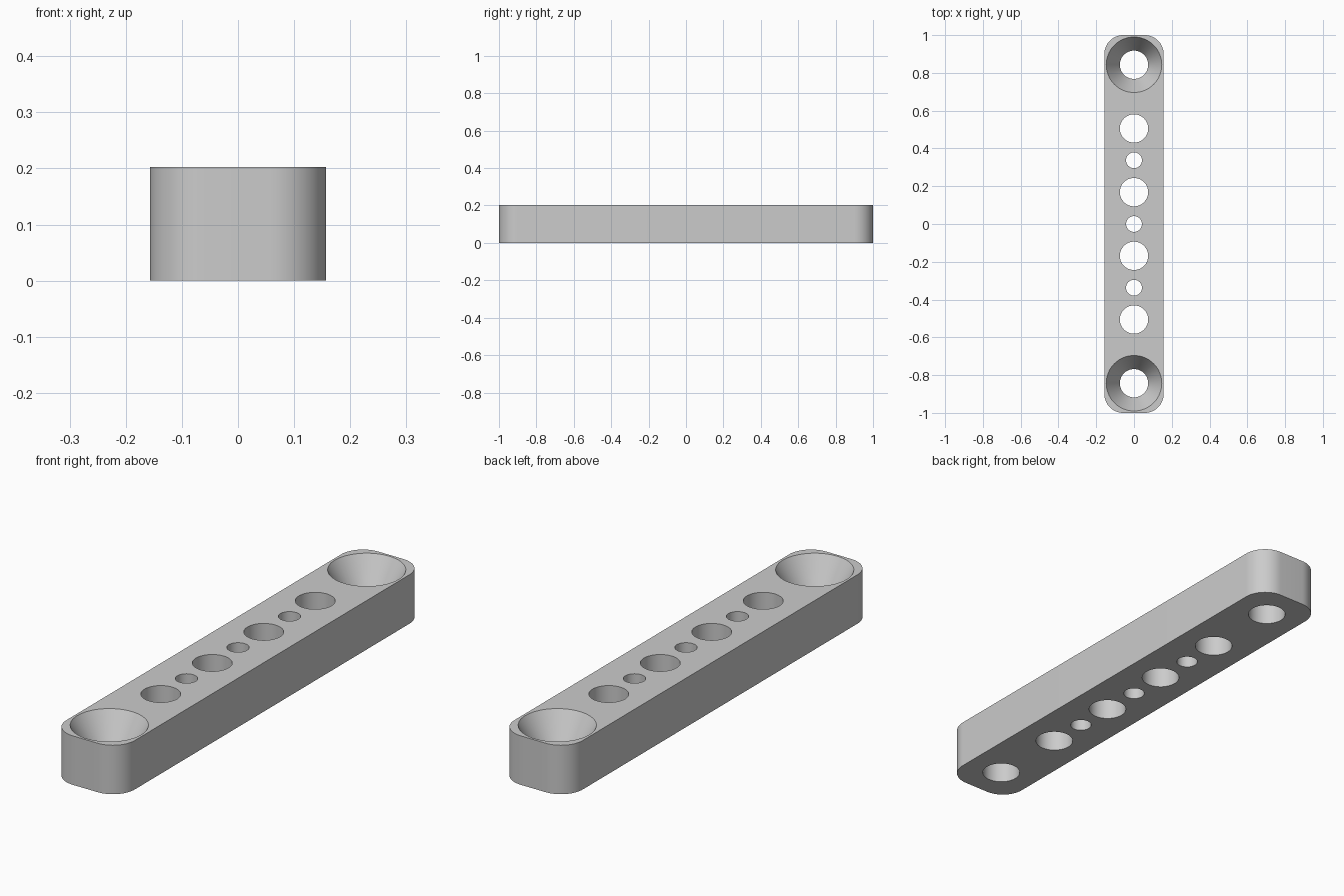
import bpy
import bmesh
import math

if "Cube" in bpy.data.objects:
    bpy.data.objects.remove(bpy.data.objects["Cube"], do_unlink=True)

HALF_W, HALF_L, HEIGHT, CORNER = 0.157, 1.0, 0.203, 0.1
PITCH = 0.1686
BIG_R, SMALL_R, SINK_R, SINK_DEPTH = 0.075, 0.042, 0.147, 0.12

grey = bpy.data.materials.new("plain grey")
grey.use_nodes = True
colour = (0.6, 0.6, 0.6, 1)
grey.diffuse_color = colour
grey.node_tree.nodes["Principled BSDF"].inputs["Base Color"].default_value = colour


def add_object(name, bm):
    bmesh.ops.recalc_face_normals(bm, faces=bm.faces)
    mesh = bpy.data.meshes.new(name)
    bm.to_mesh(mesh)
    bm.free()
    mesh.materials.append(grey)
    obj = bpy.data.objects.new(name, mesh)
    bpy.context.collection.objects.link(obj)
    return obj


def add_lathe(bm, y, profile, sides=64):
    """Closed solid of revolution about a vertical axis at y."""
    rings = []
    for r, z in profile:
        angles = [2 * math.pi * i / sides for i in range(sides)]
        rings.append([bm.verts.new((r * math.cos(a), y + r * math.sin(a), z)) for a in angles])
    for low, high in zip(rings, rings[1:]):
        for i in range(sides):
            j = (i + 1) % sides
            bm.faces.new((low[i], low[j], high[j], high[i]))
    bm.faces.new(rings[0][::-1])
    bm.faces.new(rings[-1])


# Bar with rounded vertical corners
bm = bmesh.new()
bmesh.ops.create_cube(bm, size=1)
for v in bm.verts:
    v.co = (v.co.x * 2 * HALF_W, v.co.y * 2 * HALF_L, (v.co.z + 0.5) * HEIGHT)
uprights = [e for e in bm.edges if abs(e.verts[0].co.z - e.verts[1].co.z) > 0.1]
bmesh.ops.bevel(bm, geom=uprights, offset=CORNER, segments=16, profile=0.5, affect='EDGES')
bar = add_object("drilled_bar", bm)

# Row of alternating plain holes, with countersunk holes at the ends
bm = bmesh.new()
over = 0.05
for i in range(-3, 4):
    radius = BIG_R if i % 2 else SMALL_R
    add_lathe(bm, i * PITCH, [(radius, -over), (radius, HEIGHT + over)])
for i in (-5, 5):
    add_lathe(bm, i * PITCH, [(BIG_R, -over), (BIG_R, HEIGHT - SINK_DEPTH),
                              (SINK_R, HEIGHT), (SINK_R, HEIGHT + over)])
cutter = add_object("hole_cutter", bm)
cutter.hide_render = True

cut = bar.modifiers.new("holes", 'BOOLEAN')
cut.operation = 'DIFFERENCE'
cut.solver = 'EXACT'
cut.object = cutter

# Bake the cut, then shade the curved walls smooth
bpy.ops.object.select_all(action='DESELECT')
bar.select_set(True)
bpy.context.view_layer.objects.active = bar
bpy.ops.object.modifier_apply(modifier=cut.name)
bpy.data.objects.remove(cutter, do_unlink=True)
bpy.ops.object.shade_smooth_by_angle(angle=math.radians(25))
